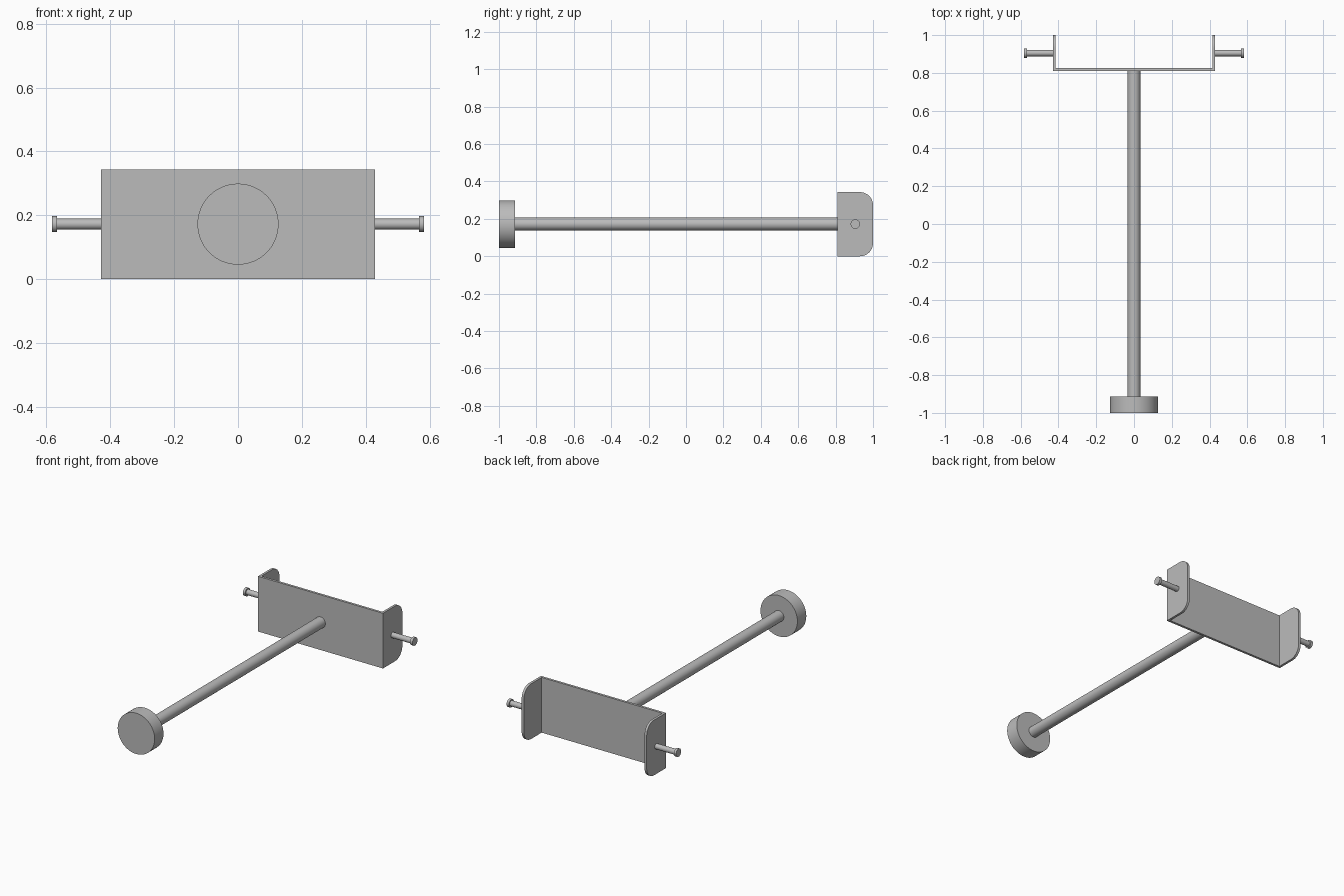
import bpy, bmesh, math
from mathutils import Matrix, Vector

cube = bpy.data.objects.get("Cube")
if cube:
    bpy.data.objects.remove(cube, do_unlink=True)

MID_Z = 0.172       # shared height of rod and pins
WALL = 0.015        # sheet thickness

grey = bpy.data.materials.new("plain grey metal")
grey.use_nodes = True
colour = (0.5, 0.5, 0.5, 1)
grey.diffuse_color = colour
grey.node_tree.nodes["Principled BSDF"].inputs["Base Color"].default_value = colour


def finish(name, bm, smooth):
    bmesh.ops.recalc_face_normals(bm, faces=bm.faces)
    mesh = bpy.data.meshes.new(name)
    bm.to_mesh(mesh)
    bm.free()
    mesh.materials.append(grey)
    obj = bpy.data.objects.new(name, mesh)
    bpy.context.collection.objects.link(obj)
    if smooth:
        bpy.ops.object.select_all(action='DESELECT')
        obj.select_set(True)
        bpy.context.view_layer.objects.active = obj
        bpy.ops.object.shade_smooth_by_angle(angle=math.radians(30))
    return obj


def cylinder(name, start, end, radius, sides=48):
    start, end = Vector(start), Vector(end)
    axis = end - start
    turn = axis.to_track_quat('Z', 'Y').to_matrix().to_4x4()
    bm = bmesh.new()
    bmesh.ops.create_cone(bm, cap_ends=True, segments=sides,
                          radius1=radius, radius2=radius, depth=axis.length,
                          matrix=Matrix.Translation((start + end) / 2) @ turn)
    return finish(name, bm, True)


# U-shaped bracket: plan profile raised to full height
half, front, back, height = 0.43, 0.81, 1.0, 0.343
inner = half - WALL
profile = [(-half, front), (half, front), (half, back), (inner, back),
           (inner, front + WALL), (-inner, front + WALL), (-inner, back), (-half, back)]
bm = bmesh.new()
base = bm.faces.new([bm.verts.new((x, y, 0)) for x, y in profile])
raised = bmesh.ops.extrude_face_region(bm, geom=[base])
bmesh.ops.translate(bm, vec=(0, 0, height),
                    verts=[v for v in raised["geom"] if isinstance(v, bmesh.types.BMVert)])
# Round the rear corners of both flanges
corners = [e for e in bm.edges
           if all(v.co.y > back - 0.001 for v in e.verts)
           and abs(e.verts[0].co.z - e.verts[1].co.z) < 0.001]
bmesh.ops.bevel(bm, geom=corners, offset=0.07, offset_type='OFFSET',
                segments=10, profile=0.5, affect='EDGES')
finish("bracket", bm, True)

# Long rod with round end knob
cylinder("rod", (0, -0.92, MID_Z), (0, front + 0.005, MID_Z), 0.034)
cylinder("end_knob", (0, -1, MID_Z), (0, -0.913, MID_Z), 0.127, 64)

# Headed pins on both flanges
pin_y = 0.905
for side, s in (("left", 1), ("right", -1)):
    cylinder(side + "_pin", (s * (half - 0.005), pin_y, MID_Z), (s * 0.57, pin_y, MID_Z), 0.017, 32)
    cylinder(side + "_pin_head", (s * 0.567, pin_y, MID_Z), (s * 0.583, pin_y, MID_Z), 0.025, 32)
